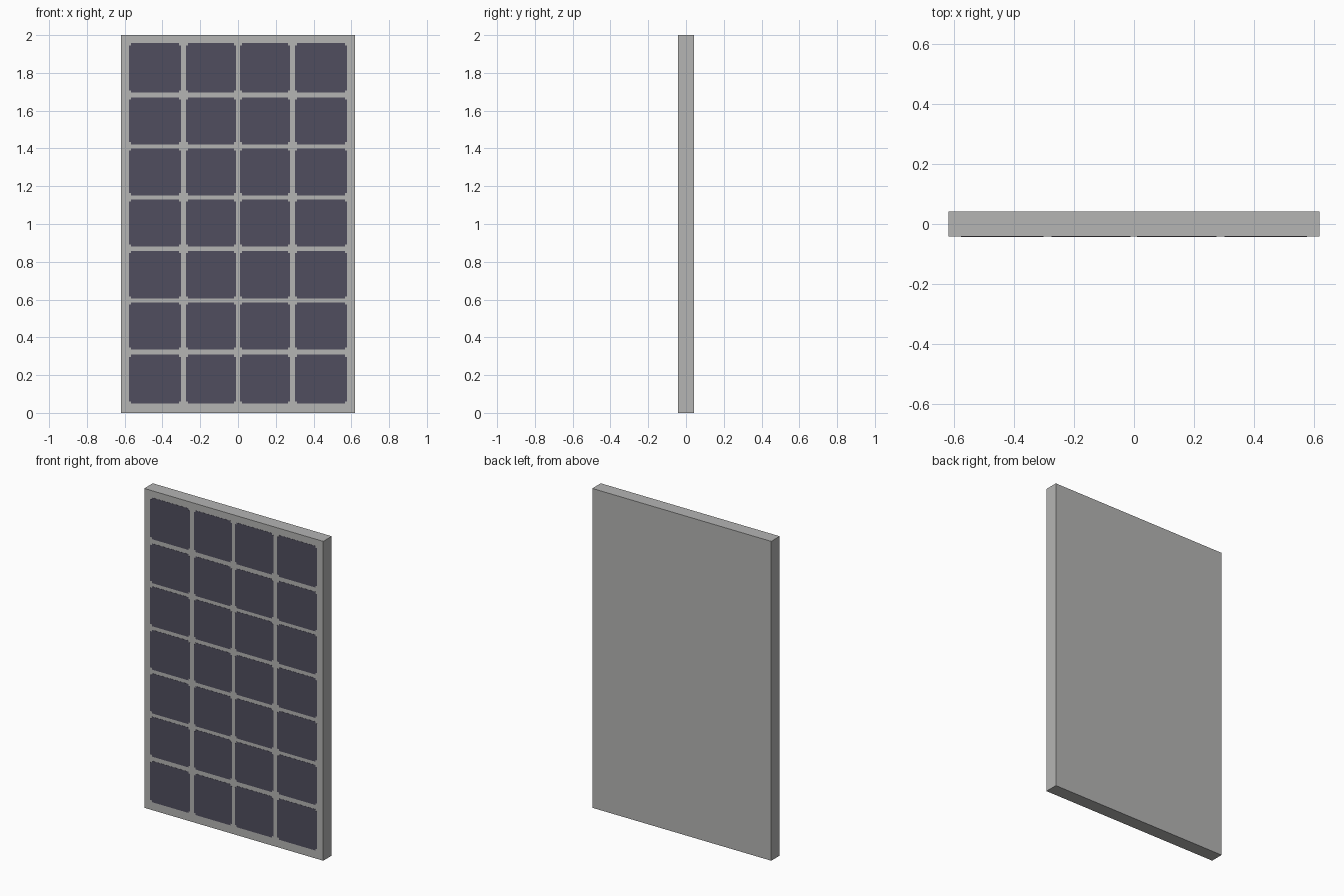
import bpy, bmesh

if "Cube" in bpy.data.objects:
    bpy.data.objects.remove(bpy.data.objects["Cube"])

W, D, H = 1.24, 0.084, 2.0


def material(name, rgb):
    m = bpy.data.materials.new(name)
    m.diffuse_color = (*rgb, 1)
    m.use_nodes = True
    m.node_tree.nodes["Principled BSDF"].inputs["Base Color"].default_value = m.diffuse_color
    return m


grey = material("frame grey", (0.46, 0.46, 0.455))
navy = material("cell dark blue", (0.080, 0.076, 0.112))


def make_object(name, bm, mat):
    bmesh.ops.recalc_face_normals(bm, faces=bm.faces)
    me = bpy.data.meshes.new(name)
    bm.to_mesh(me)
    bm.free()
    me.materials.append(mat)
    ob = bpy.data.objects.new(name, me)
    bpy.context.collection.objects.link(ob)
    return ob


# Panel body: one thin slab
bm = bmesh.new()
bmesh.ops.create_cube(bm, size=1)
for v in bm.verts:
    v.co = (v.co.x * W, v.co.y * D, (v.co.z + 0.5) * H)
make_object("panel_frame", bm, grey)

# Solar cells: thin plates with small stepped corners
columns = [(-0.578, -0.302), (-0.276, -0.011), (0.010, 0.276), (0.302, 0.578)]
rows = [(0.050, 0.308), (0.335, 0.585), (0.606, 0.857), (0.880, 1.129),
        (1.152, 1.401), (1.422, 1.670), (1.697, 1.957)]
n = 0.011          # corner step
front = -D / 2
thick = 0.001

bm = bmesh.new()
for x0, x1 in columns:
    for z0, z1 in rows:
        outline = [(x0 + n, z0), (x1 - n, z0), (x1 - n, z0 + n), (x1, z0 + n),
                   (x1, z1 - n), (x1 - n, z1 - n), (x1 - n, z1), (x0 + n, z1),
                   (x0 + n, z1 - n), (x0, z1 - n), (x0, z0 + n), (x0 + n, z0 + n)]
        face = bm.faces.new([bm.verts.new((x, front - thick, z)) for x, z in outline])
        ext = bmesh.ops.extrude_face_region(bm, geom=[face], use_keep_orig=True)
        for v in ext["geom"]:
            if isinstance(v, bmesh.types.BMVert):
                v.co.y += 2 * thick
make_object("solar_cells", bm, navy)
